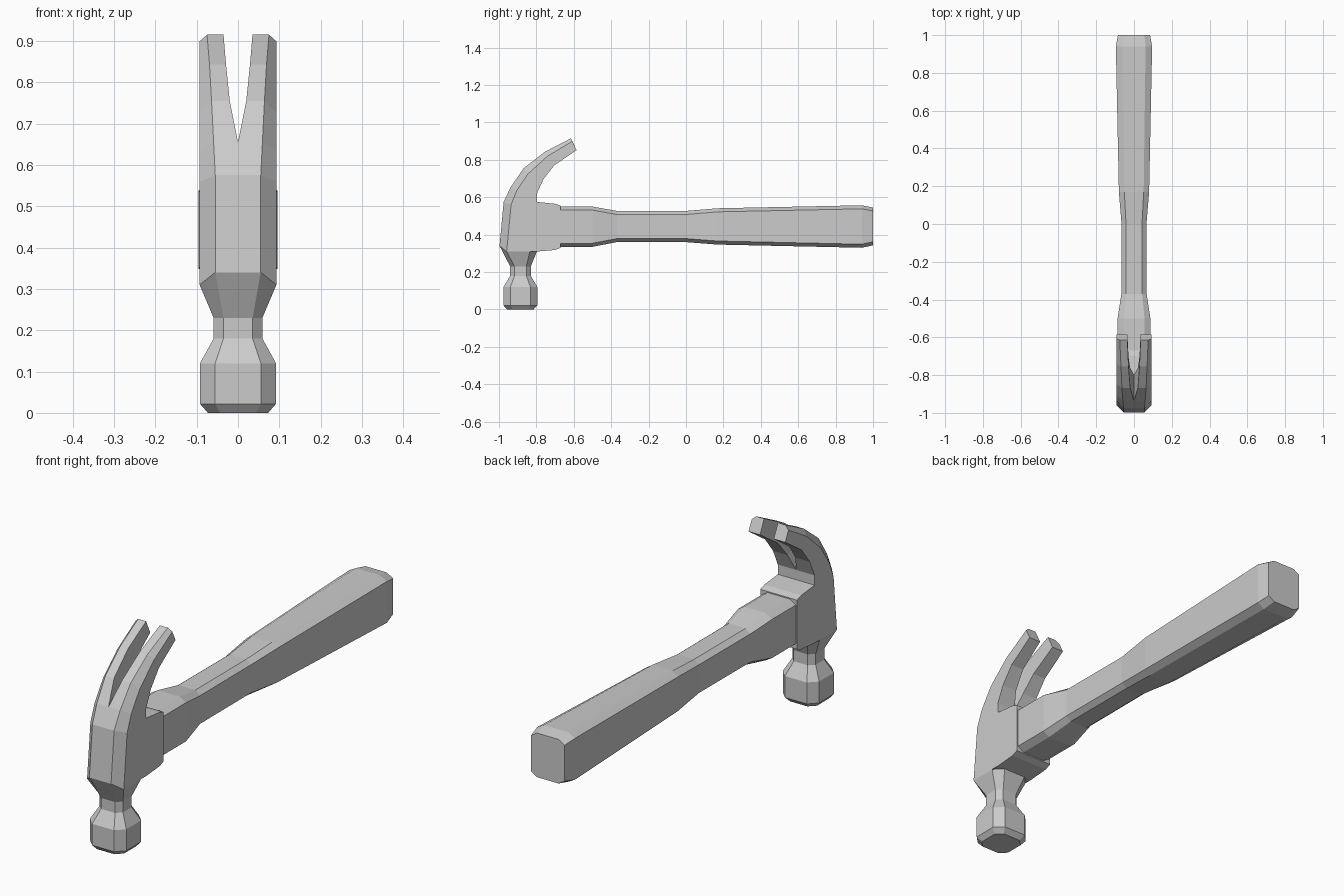
import bpy, bmesh

if "Cube" in bpy.data.objects:
    bpy.data.objects.remove(bpy.data.objects["Cube"])


def loft(name, rings, cap_start=True, cap_end=True, drop=None):
    """Skin a list of equal-length point rings; drop() picks hidden faces to remove."""
    bm = bmesh.new()
    vs = [[bm.verts.new(p) for p in r] for r in rings]
    n = len(rings[0])
    for a, b in zip(vs, vs[1:]):
        for i in range(n):
            j = (i + 1) % n
            bm.faces.new((a[i], a[j], b[j], b[i]))
    if cap_start:
        bm.faces.new(vs[0][::-1])
    if cap_end:
        bm.faces.new(vs[-1])
    bmesh.ops.recalc_face_normals(bm, faces=bm.faces)
    if drop:
        hidden = [f for f in bm.faces if drop([v.co for v in f.verts])]
        bmesh.ops.delete(bm, geom=hidden, context='FACES')
    bmesh.ops.remove_doubles(bm, verts=bm.verts, dist=0.0001)
    me = bpy.data.meshes.new(name)
    bm.to_mesh(me)
    bm.free()
    ob = bpy.data.objects.new(name, me)
    bpy.context.collection.objects.link(ob)
    return ob


def octagon(hx, lo, hi, cx, c):
    """Rectangle with clipped corners, 8 points (u, v)."""
    ix = hx - cx
    return [(ix, lo), (hx, lo + c), (hx, hi - c), (ix, hi),
            (-ix, hi), (-hx, hi - c), (-hx, lo + c), (-ix, lo)]


# Handle: y, half width, bottom z, top z
handle = [(-0.67, 0.087, 0.335, 0.55), (-0.50, 0.087, 0.335, 0.55),
          (-0.37, 0.067, 0.36, 0.527), (0.0, 0.066, 0.36, 0.527),
          (0.17, 0.08, 0.347, 0.541), (0.94, 0.096, 0.33, 0.557),
          (1.0, 0.085, 0.343, 0.545)]
loft("handle", [[(u, y, v) for u, v in octagon(hx, lo, hi, hx * 0.36, 0.019)]
                for y, hx, lo, hi in handle], cap_start=False)

# Striking face and neck: z, half width, front y, back y
poll = [(0.0, 0.073, -0.957, -0.815), (0.022, 0.092, -0.976, -0.795),
        (0.12, 0.092, -0.976, -0.795), (0.18, 0.059, -0.94, -0.83),
        (0.23, 0.059, -0.94, -0.83)]
rings = [[(u, v, z) for u, v in octagon(hx, f, b, hx * 0.4, hx * 0.4)]
         for z, hx, f, b in poll]
top = octagon(0.093, -0.997, -0.797, 0.038, 0.038)
rings.append([(u, v, 0.34 if v < -0.98 else 0.31) for u, v in top])
loft("striking_face", rings, cap_end=False)

# Claw half: slot x, bevel x, front (y, z), bevel edge (y, z), back (y, z)
claw = [(0, 0.055, (-0.997, 0.34), (-0.959, 0.31), (-0.797, 0.31)),
        (0, 0.055, (-0.975, 0.575), (-0.935, 0.56), (-0.797, 0.575)),
        (0, 0.059, (-0.937, 0.655), (-0.905, 0.635), (-0.797, 0.62)),
        (0.02, 0.064, (-0.868, 0.755), (-0.845, 0.725), (-0.763, 0.695)),
        (0.029, 0.069, (-0.755, 0.843), (-0.74, 0.82), (-0.705, 0.77)),
        (0.035, 0.075, (-0.615, 0.915), (-0.608, 0.899), (-0.585, 0.852))]
W = 0.093
ob = loft("claw", [[(s, *f), (o, *f), (W, *e), (W, *b), (s, *b)]
                   for s, o, f, e, b in claw],
          drop=lambda ps: all(p.x < 0.001 for p in ps)
          or all(p.y > -0.798 and p.z < 0.58 for p in ps))
mod = ob.modifiers.new("mirror", 'MIRROR')
mod.use_clip = True

# Socket block that holds the handle: side profile (y, z)
socket = [(-0.797, 0.31), (-0.70, 0.318), (-0.67, 0.33),
          (-0.67, 0.555), (-0.70, 0.565), (-0.797, 0.575)]
loft("handle_socket", [[(x, y, z) for y, z in socket] for x in (-W, W)],
     drop=lambda ps: all(p.y < -0.796 for p in ps))
